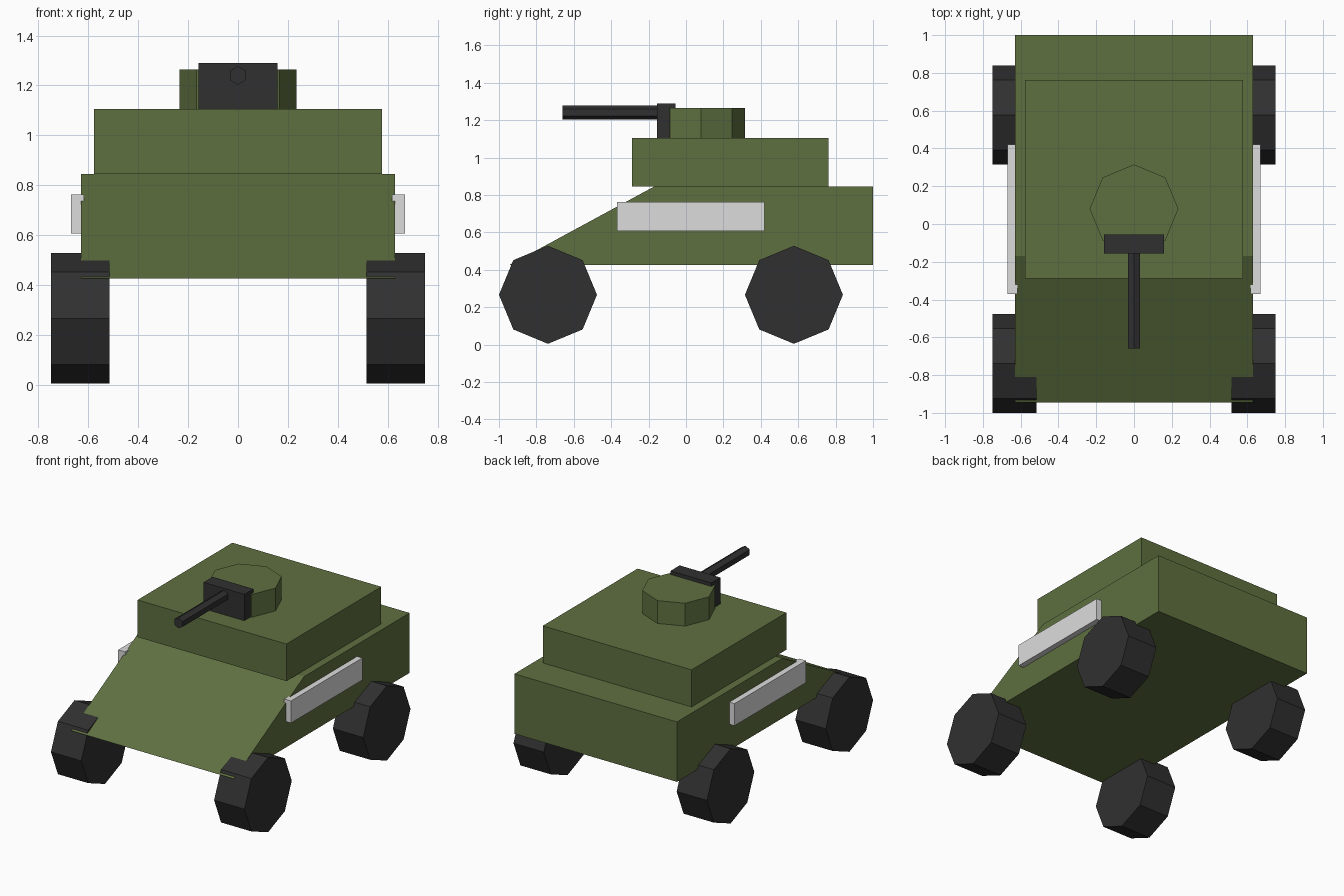
import bpy, bmesh
from math import pi
from mathutils import Matrix

cube = bpy.data.objects.get("Cube")
if cube:
    bpy.data.objects.remove(cube, do_unlink=True)


def material(name, rgb):
    m = bpy.data.materials.new(name)
    m.use_nodes = True
    m.diffuse_color = (*rgb, 1)
    bsdf = m.node_tree.nodes["Principled BSDF"]
    bsdf.inputs["Base Color"].default_value = (*rgb, 1)
    bsdf.inputs["Roughness"].default_value = 0.9
    return m


green = material("olive green", (0.114, 0.162, 0.051))
dark = material("dark rubber", (0.03, 0.03, 0.03))
pale = material("pale grey", (0.72, 0.72, 0.72))


def finish(name, bm, mat):
    bmesh.ops.recalc_face_normals(bm, faces=bm.faces)
    mesh = bpy.data.meshes.new(name)
    bm.to_mesh(mesh)
    bm.free()
    mesh.materials.append(mat)
    ob = bpy.data.objects.new(name, mesh)
    bpy.context.collection.objects.link(ob)
    return ob


def prism(name, profile, x0, x1, mat):
    """Extrude a (y, z) side profile from x0 to x1."""
    bm = bmesh.new()
    face = bm.faces.new([bm.verts.new((x0, y, z)) for y, z in profile])
    out = bmesh.ops.extrude_face_region(bm, geom=[face])
    verts = [v for v in out["geom"] if isinstance(v, bmesh.types.BMVert)]
    bmesh.ops.translate(bm, verts=verts, vec=(x1 - x0, 0, 0))
    return finish(name, bm, mat)


def box(name, x, y, z, mat):
    profile = [(y[0], z[0]), (y[1], z[0]), (y[1], z[1]), (y[0], z[1])]
    return prism(name, profile, x[0], x[1], mat)


def cylinder(name, sides, radius, length, centre, rotation, mat):
    bm = bmesh.new()
    bmesh.ops.create_cone(bm, cap_ends=True, segments=sides, radius1=radius,
                          radius2=radius, depth=length,
                          matrix=Matrix.Translation(centre) @ rotation)
    return finish(name, bm, mat)


# Hull with a sloping nose, and the cabin on top
prism("hull", [(-0.945, 0.425), (1, 0.425), (1, 0.845), (-0.17, 0.845)],
      -0.63, 0.63, green)
box("cabin", (-0.577, 0.577), (-0.288, 0.762), (0.845, 1.105), green)

# Eight-sided turret, gun shield and six-sided barrel
cylinder("turret", 8, 0.235, 0.16, (0, 0.08, 1.185), Matrix(), green)
box("gun_shield", (-0.158, 0.158), (-0.155, -0.055), (1.105, 1.29), dark)
cylinder("gun_barrel", 6, 0.037, 0.56, (0, -0.38, 1.24),
         Matrix.Rotation(pi / 2, 4, "X"), dark)

# Wheels and side panels on both sides
for side, s in (("left", 1), ("right", -1)):
    for end, y in (("front", -0.738), ("rear", 0.577)):
        cylinder(f"{end}_{side}_wheel", 8, 0.262, 0.235, (s * 0.6325, y, 0.266),
                 Matrix.Rotation(pi / 2, 4, "Y"), dark)
    box(f"{side}_side_panel", (s * 0.617, s * 0.67), (-0.37, 0.42),
        (0.607, 0.762), pale)
